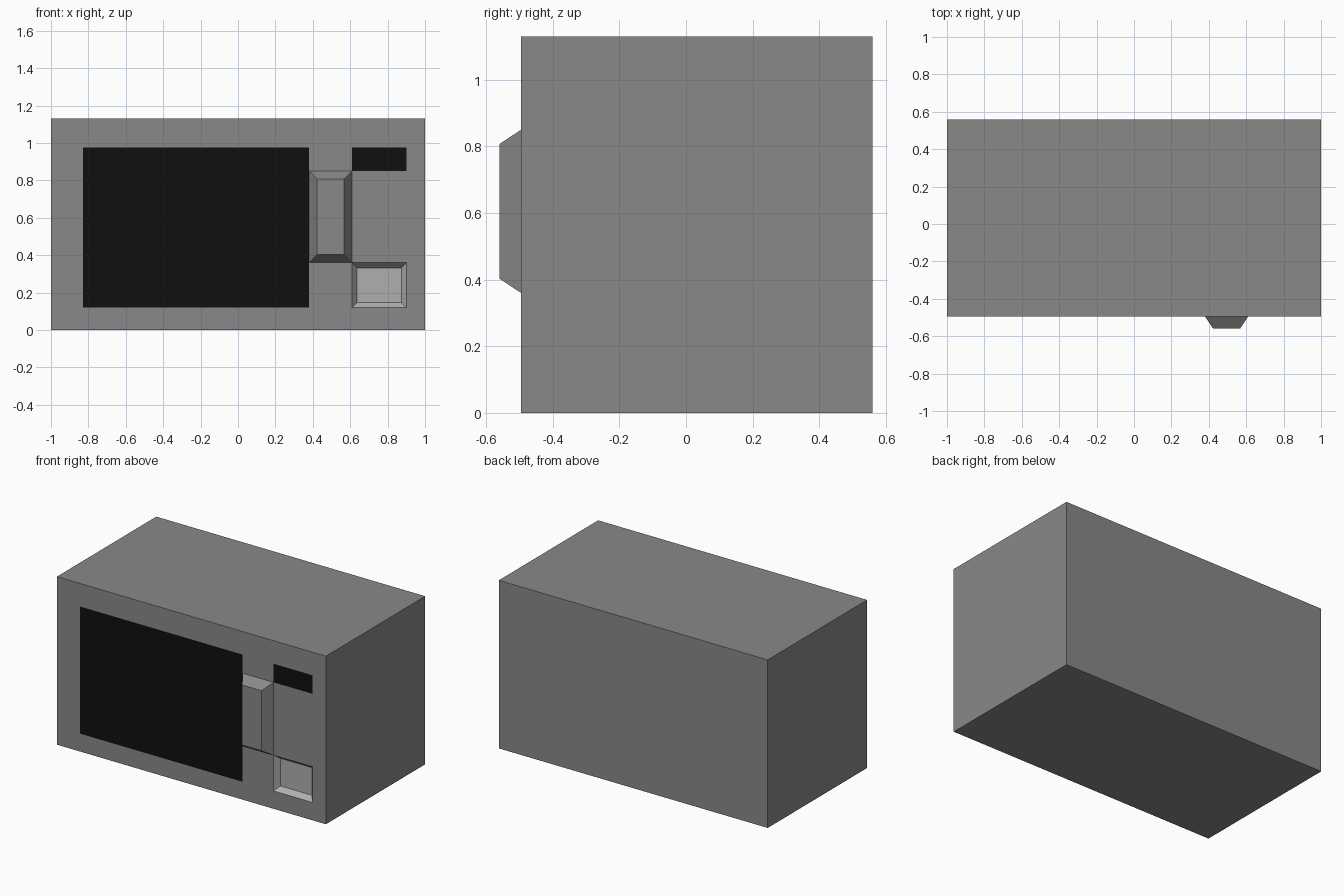
import bpy, bmesh

if "Cube" in bpy.data.objects:
    bpy.data.objects.remove(bpy.data.objects["Cube"])

FRONT, BACK, TOP = -0.495, 0.56, 1.13


def grey(name, v):
    m = bpy.data.materials.new(name)
    m.diffuse_color = (v, v, v, 1)
    m.use_nodes = True
    m.node_tree.nodes["Principled BSDF"].inputs["Base Color"].default_value = m.diffuse_color
    return m


casing = grey("casing_grey", 0.25)
black = grey("black_glass", 0.005)
light = grey("light_grey", 0.43)


def finish(name, bm, mat):
    me = bpy.data.meshes.new(name)
    bm.to_mesh(me)
    bm.free()
    me.materials.append(mat)
    ob = bpy.data.objects.new(name, me)
    bpy.context.collection.objects.link(ob)


# name: (x0, x1, z0, z1, inset, outward depth, material)
panels = {
    "door_window": (-0.83, 0.38, 0.12, 0.975, 0, 0, black),
    "display": (0.61, 0.90, 0.85, 0.975, 0, 0, black),
    "door_handle": (0.38, 0.61, 0.36, 0.85, 0.043, 0.065, casing),
    "door_button": (0.61, 0.90, 0.12, 0.36, 0.027, -0.035, light),
}

# Casing: a box whose front face is cut into cells, with panel openings removed
bm = bmesh.new()
bmesh.ops.create_cube(bm, size=1)
for v in bm.verts:
    v.co = (v.co.x * 2, FRONT if v.co.y < 0 else BACK, (v.co.z + 0.5) * TOP)
xs = sorted({x for p in panels.values() for x in p[:2]})
zs = sorted({z for p in panels.values() for z in p[2:4]})
cuts = [((x, 0, 0), (1, 0, 0)) for x in xs] + [((0, 0, z), (0, 0, 1)) for z in zs]
for co, no in cuts:
    faces = [f for f in bm.faces if f.calc_center_median().y < FRONT + 1e-4]
    geom = set(faces)
    for f in faces:
        geom.update(f.edges)
        geom.update(f.verts)
    bmesh.ops.bisect_plane(bm, geom=list(geom), plane_co=co, plane_no=no)

openings = []
for f in bm.faces:
    c = f.calc_center_median()
    if c.y < FRONT + 1e-4 and any(p[0] < c.x < p[1] and p[2] < c.z < p[3]
                                  for p in panels.values()):
        openings.append(f)
bmesh.ops.delete(bm, geom=openings, context='FACES')
finish("casing", bm, casing)

# Flush glass panels, raised handle and recessed button fill the openings
for name, (x0, x1, z0, z1, inset, depth, mat) in panels.items():
    bm = bmesh.new()
    corners = [(x0, z0), (x1, z0), (x1, z1), (x0, z1)]
    face = bm.faces.new([bm.verts.new((x, FRONT, z)) for x, z in corners])
    bm.normal_update()
    if inset:
        bmesh.ops.inset_individual(bm, faces=[face], thickness=inset,
                                   depth=depth, use_even_offset=True)
    finish(name, bm, mat)
